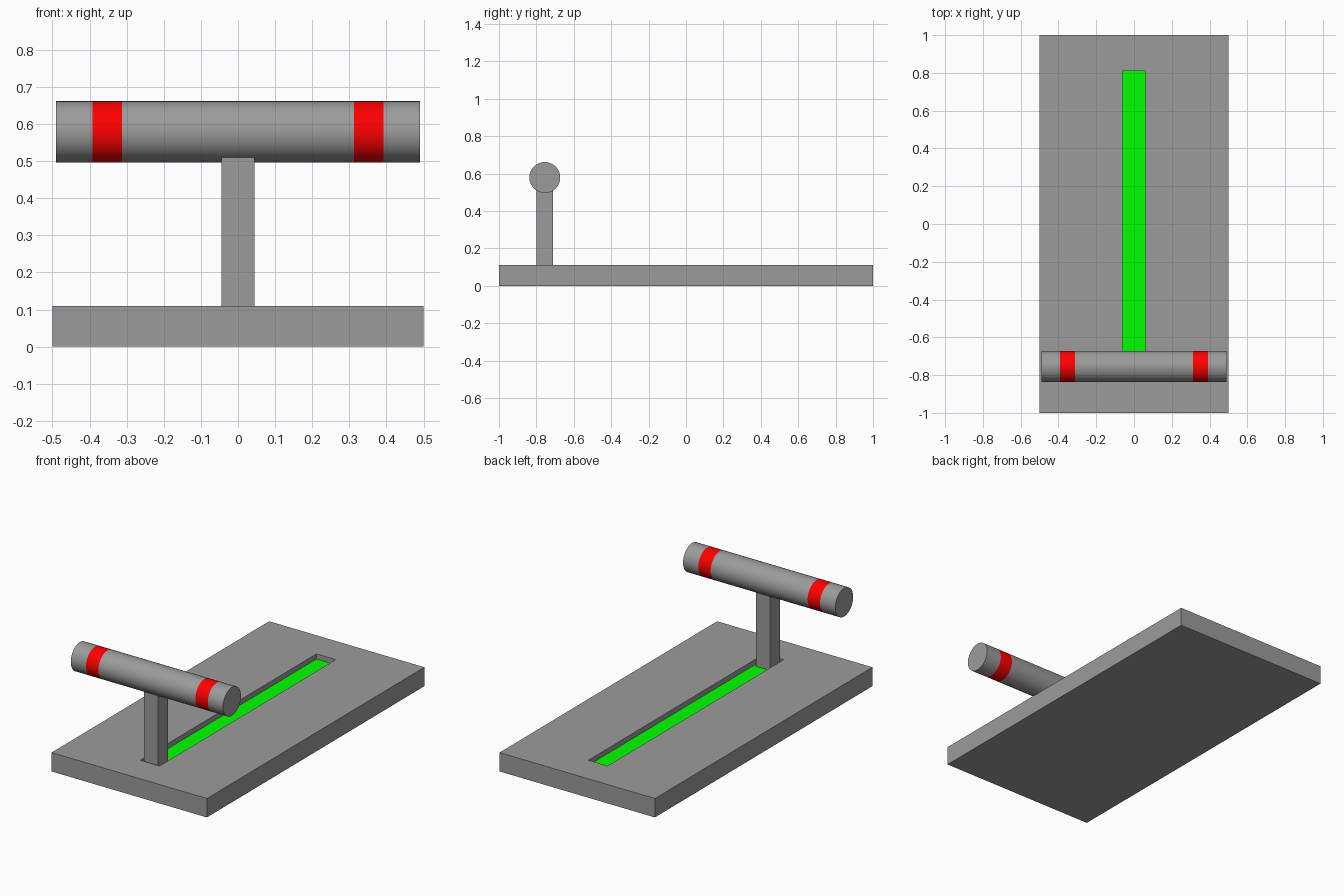
import bpy, bmesh, math
from mathutils import Matrix, Vector

if "Cube" in bpy.data.objects:
    bpy.data.objects.remove(bpy.data.objects["Cube"])


def material(name, color):
    m = bpy.data.materials.new(name)
    m.diffuse_color = color
    m.use_nodes = True
    m.node_tree.nodes["Principled BSDF"].inputs["Base Color"].default_value = m.diffuse_color
    return m


def finish(name, bm, mat):
    bmesh.ops.recalc_face_normals(bm, faces=bm.faces)
    me = bpy.data.meshes.new(name)
    bm.to_mesh(me)
    bm.free()
    me.materials.append(mat)
    ob = bpy.data.objects.new(name, me)
    bpy.context.collection.objects.link(ob)
    return ob


def box_mesh(lo, hi):
    bm = bmesh.new()
    lo, hi = Vector(lo), Vector(hi)
    size = Matrix.Diagonal((*(hi - lo), 1))
    bmesh.ops.create_cube(bm, size=1, matrix=Matrix.Translation((lo + hi) / 2) @ size)
    return bm


def tube(name, x0, x1, mat, cap=None, sides=48):
    """Length of the round handle along x, with an optional end disc."""
    bm = bmesh.new()
    rings = []
    for x in (x0, x1):
        rings.append([bm.verts.new((x, HANDLE_Y + RADIUS * math.cos(a), HANDLE_Z + RADIUS * math.sin(a)))
                      for a in (2 * math.pi * i / sides for i in range(sides))])
    for i in range(sides):
        j = (i + 1) % sides
        bm.faces.new((rings[0][i], rings[0][j], rings[1][j], rings[1][i]))
    if cap is not None:
        bm.faces.new(rings[cap])
    ob = finish(name, bm, mat)
    bpy.ops.object.select_all(action='DESELECT')
    ob.select_set(True)
    bpy.context.view_layer.objects.active = ob
    bpy.ops.object.shade_smooth_by_angle(angle=math.radians(30))


HANDLE_Y, HANDLE_Z, RADIUS = -0.755, 0.579, 0.0825
BASE_TOP, SLOT_FLOOR = 0.11, 0.08
SLOT_X, SLOT_Y = 0.062, 0.81
grey = material("dark_grey", (0.33, 0.33, 0.33, 1))
green = material("track_green", (0.0, 1.0, 0.0, 1))
red = material("band_red", (1.0, 0.0, 0.0, 1))

# Base plate with a recessed slot
bm = box_mesh((-0.5, -1, 0), (0.5, 1, BASE_TOP))
top = max(bm.faces, key=lambda f: f.calc_center_median().z)
bmesh.ops.inset_individual(bm, faces=[top], thickness=0.1)
for v in top.verts:
    v.co.x = math.copysign(SLOT_X, v.co.x)
    v.co.y = math.copysign(SLOT_Y, v.co.y)
floor = bmesh.ops.extrude_discrete_faces(bm, faces=[top])["faces"][0]
for v in floor.verts:
    v.co.z = SLOT_FLOOR
bmesh.ops.delete(bm, geom=[floor], context='FACES_ONLY')
finish("base_plate", bm, grey)

# Green slot floor
bm = bmesh.new()
bm.faces.new([bm.verts.new((sx * SLOT_X, sy * SLOT_Y, SLOT_FLOOR))
              for sx, sy in ((-1, -1), (1, -1), (1, 1), (-1, 1))])
finish("slot_floor", bm, green)

# Lever post
finish("lever_post", box_mesh((-0.045, -0.8, SLOT_FLOOR), (0.045, -0.71, 0.51)), grey)

# Handle with two flush red bands
tube("handle_middle", -0.312, 0.312, grey)
for side, s in (("left", -1), ("right", 1)):
    tube(f"handle_band_{side}", s * 0.312, s * 0.392, red)
    tube(f"handle_end_{side}", s * 0.392, s * 0.49, grey, cap=1)
